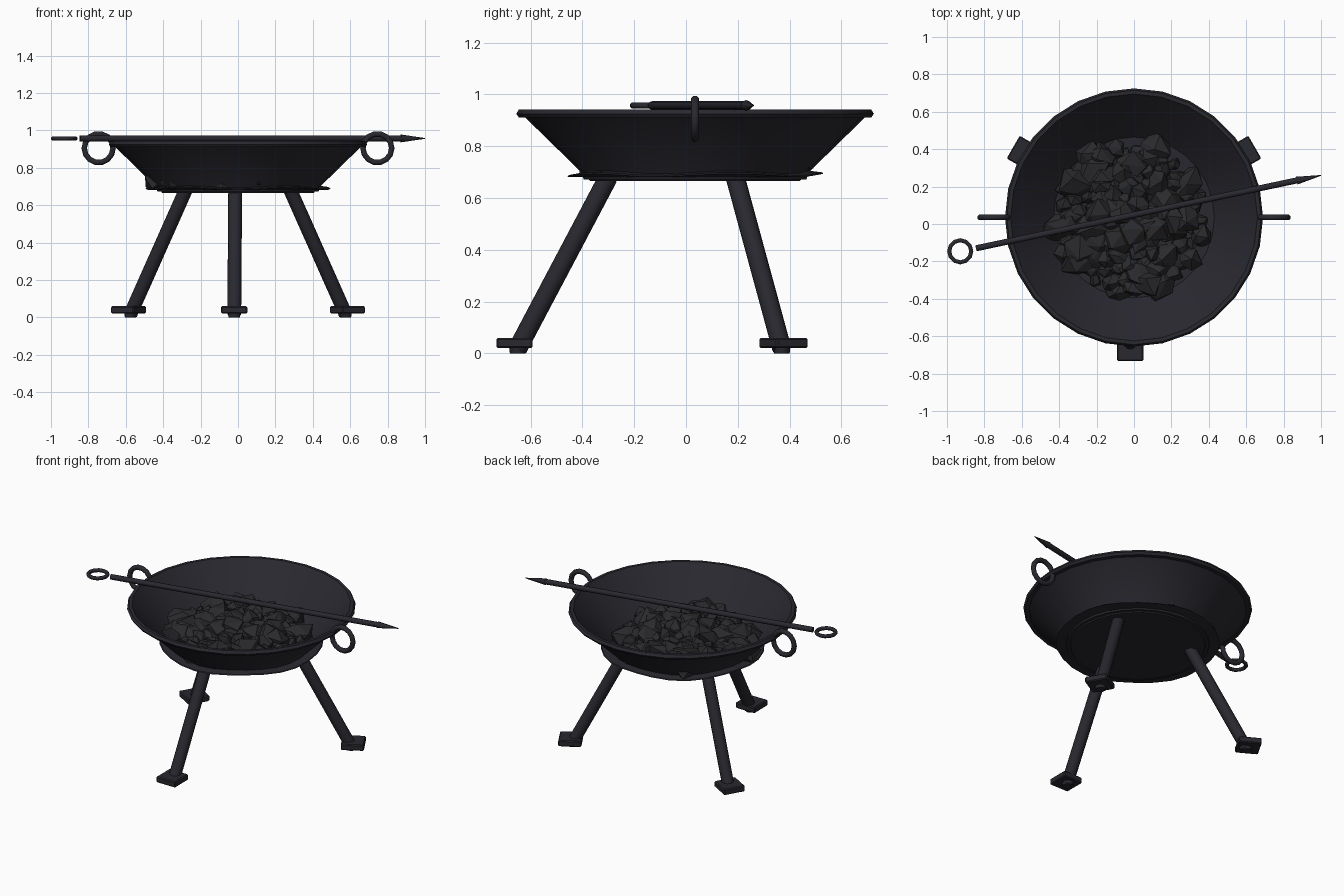
import bpy, bmesh, math, random
from mathutils import Vector, Matrix

old = bpy.data.objects.get("Cube")
if old:
    bpy.data.objects.remove(old, do_unlink=True)
random.seed(4)
CY = 0.035  # bowl centre in y


def material(name, colour):
    m = bpy.data.materials.new(name)
    m.use_nodes = True
    m.diffuse_color = (*colour, 1)
    m.node_tree.nodes["Principled BSDF"].inputs["Base Color"].default_value = (*colour, 1)
    return m


iron = material("dark iron", (0.021, 0.021, 0.028))
coal = material("charcoal", (0.023, 0.023, 0.026))


def finish(name, bm, mat, smooth=None):
    bmesh.ops.recalc_face_normals(bm, faces=bm.faces)
    mesh = bpy.data.meshes.new(name)
    bm.to_mesh(mesh)
    bm.free()
    mesh.materials.append(mat)
    ob = bpy.data.objects.new(name, mesh)
    bpy.context.collection.objects.link(ob)
    if smooth:
        bpy.ops.object.select_all(action="DESELECT")
        ob.select_set(True)
        bpy.context.view_layer.objects.active = ob
        bpy.ops.object.shade_smooth_by_angle(angle=math.radians(smooth))
    return ob


def lathe(name, profile, steps, mat, closed=False, matrix=Matrix(), smooth=None):
    """Spin (radius, height) points around the local z axis."""
    bm = bmesh.new()
    verts = [bm.verts.new((r, 0, z)) for r, z in profile]
    pairs = list(zip(verts, verts[1:] + verts[:1]))
    edges = [bm.edges.new(p) for p in (pairs if closed else pairs[:-1])]
    bmesh.ops.spin(bm, geom=verts + edges, cent=(0, 0, 0), axis=(0, 0, 1),
                   angle=math.tau, steps=steps, use_merge=True)
    bmesh.ops.remove_doubles(bm, verts=bm.verts, dist=0.0005)
    bm.transform(matrix)
    return finish(name, bm, mat, smooth)


def ring(name, centre, radius, thick, steps, rotation=Matrix()):
    section = [(radius + thick * math.cos(a), thick * math.sin(a))
               for a in (math.tau * (i + 0.5) / 8 for i in range(8))]
    return lathe(name, section, steps, iron, True, Matrix.Translation(centre) @ rotation, 50)


def rod(name, start, end, r1, r2, sides):
    start, end = Vector(start), Vector(end)
    axis = end - start
    bm = bmesh.new()
    bmesh.ops.create_cone(bm, cap_ends=True, segments=sides, radius1=r1, radius2=r2,
                          depth=axis.length)
    bm.transform(Matrix.Translation((start + end) / 2)
                 @ axis.to_track_quat("Z", "Y").to_matrix().to_4x4())
    return finish(name, bm, iron, 50)


# Bowl: outer wall, rim lip, inner wall and floor
place = Matrix.Translation((0, CY, 0))
lathe("bowl", [(0, 0.672), (0.43, 0.672), (0.44, 0.70), (0.655, 0.91), (0.68, 0.91),
               (0.69, 0.925), (0.68, 0.942), (0.66, 0.942), (0.645, 0.925),
               (0.43, 0.715), (0, 0.705)], 28, iron, matrix=place, smooth=30)

# Flared collar under the bowl, with a slightly uneven hammered edge
collar = lathe("collar", [(0, 0.665), (0.405, 0.665), (0.415, 0.68), (0.495, 0.688),
                          (0.49, 0.693), (0.435, 0.70)], 28, iron, matrix=place)
for v in collar.data.vertices:
    if math.hypot(v.co.x, v.co.y - CY) > 0.43:
        v.co.z += 0.006 * math.sin(5 * math.atan2(v.co.y - CY, v.co.x))

# Legs with square foot plates
for name, foot, top, turn in (("front", (-0.02, -0.65), (-0.015, -0.30), 0),
                              ("back_left", (0.575, 0.37), (0.28, 0.19), 30),
                              ("back_right", (-0.575, 0.37), (-0.28, 0.19), -30)):
    rod(name + "_leg", (*foot, 0.018), (*top, 0.68), 0.037, 0.037, 12)
    out = Vector((foot[0], foot[1] - CY)).normalized() * 0.012
    bm = bmesh.new()
    bmesh.ops.create_cube(bm, size=1, matrix=Matrix.Translation(
        (foot[0] + out.x, foot[1] + out.y, 0.04))
        @ Matrix.Rotation(math.radians(turn), 4, "Z") @ Matrix.Diagonal((0.14, 0.14, 0.04, 1)))
    bmesh.ops.bevel(bm, geom=bm.edges[:], offset=0.006, segments=1, affect="EDGES")
    finish(name + "_foot", bm, iron)
    rod(name + "_stud", (*foot, 0), (*foot, 0.05), 0.03, 0.036, 8)

# Ring handles on both sides
for side, x in (("left", 0.745), ("right", -0.745)):
    ring(side + "_handle", (x, CY, 0.905), 0.077, 0.016, 14, Matrix.Rotation(math.pi / 2, 4, "X"))

# Poker lying across the rim
rod("poker_shaft", (-0.845, -0.13, 0.957), (0.88, 0.235, 0.957), 0.017, 0.017, 10)
rod("poker_tip", (0.87, 0.232, 0.957), (1, 0.26, 0.957), 0.021, 0.002, 8)
ring("poker_ring", (-0.929, -0.146, 0.957), 0.059, 0.012, 12)

# Heap of faceted charcoal lumps, spread evenly by the golden angle
bm = bmesh.new()
COUNT = 105
for i in range(COUNT):
    t = math.sqrt((i + 0.5) / COUNT)
    a = i * 2.39996
    size = random.choice((0.045, 0.06, 0.07, 0.095))
    reach = 0.40 * t
    z = 0.715 + 0.07 * (1 - t) + random.uniform(0, 0.03)
    spin = Matrix.Rotation(random.uniform(0, 6), 4, "X") @ Matrix.Rotation(random.uniform(0, 6), 4, "Z")
    stretch = Matrix.Diagonal((random.uniform(0.8, 1.25), random.uniform(0.75, 1.1), 0.85, 1))
    lump = bmesh.ops.create_icosphere(
        bm, subdivisions=1, radius=size,
        matrix=Matrix.Translation((reach * math.cos(a) - 0.02, reach * math.sin(a) + 0.03, z))
        @ spin @ stretch)
    for v in lump["verts"]:
        v.co += Vector([random.uniform(-0.2, 0.2) * size for _ in range(3)])
        v.co.z = max(v.co.z, 0.69)
finish("charcoal_heap", bm, coal)
